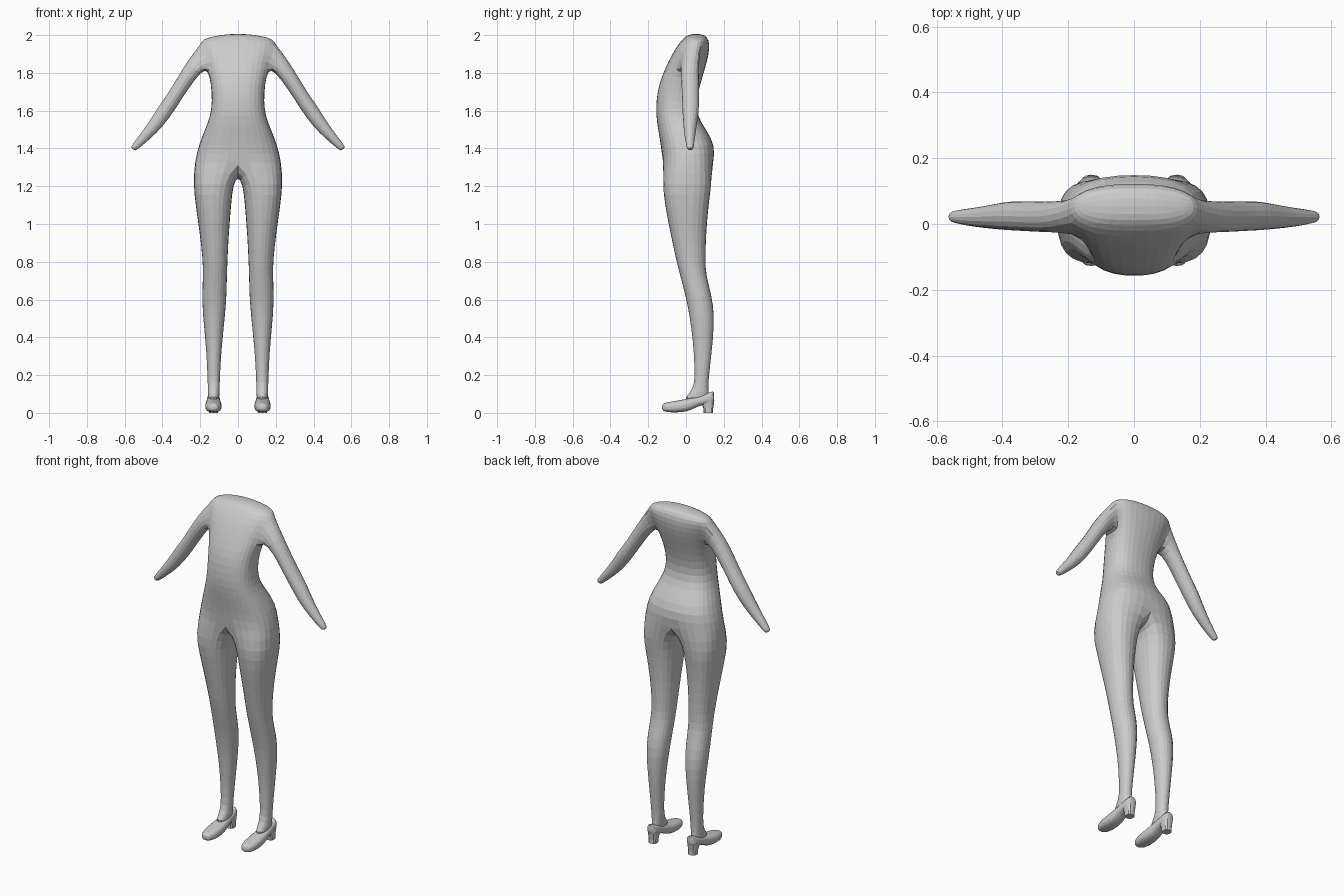
import bpy, bmesh
from math import sin, cos, radians, copysign

if "Cube" in bpy.data.objects:
    bpy.data.objects.remove(bpy.data.objects["Cube"])


def power(v, e):
    return copysign(abs(v) ** e, v)


def finish(bm, name, mirror=True, levels=1):
    """Turn a right-hand half into a mirrored, subdivided object."""
    loose = [v for v in bm.verts if not v.link_faces]
    bmesh.ops.delete(bm, geom=loose, context='VERTS')
    bmesh.ops.recalc_face_normals(bm, faces=bm.faces)
    mesh = bpy.data.meshes.new(name)
    bm.to_mesh(mesh)
    bm.free()
    ob = bpy.data.objects.new(name, mesh)
    bpy.context.collection.objects.link(ob)
    if mirror:
        m = ob.modifiers.new("mirror", 'MIRROR')
        m.use_clip = True
        m.merge_threshold = 0.0005
    if levels:
        s = ob.modifiers.new("smooth", 'SUBSURF')
        s.levels = s.render_levels = levels
    return ob


def bridge(bm, a, b, closed=True, skip=()):
    n = len(a)
    for i in range(n if closed else n - 1):
        if i not in skip:
            j = (i + 1) % n
            bm.faces.new((a[i], a[j], b[j], b[i]))


bm = bmesh.new()

# torso: half rings from front centre to back centre (z, half width, front y, back y)
TORSO = [
    (1.33, .234, -.125, .150), (1.42, .211, -.136, .156), (1.50, .178, -.150, .108),
    (1.57, .149, -.160, .062), (1.65, .139, -.160, .056), (1.74, .145, -.146, .077),
    (1.82, .162, -.114, .102), (1.895, .182, -.078, .122), (1.955, .200, -.040, .127),
    (1.995, .190, -.005, .113), (2.008, .150, .025, .080)]
rows = []
for r, (z, w, yf, yb) in enumerate(TORSO):
    ring = []
    for j in range(9):
        a = radians(-90 + 22.5 * j)
        x = 0 if j in (0, 8) else w * power(cos(a), .8)
        y = (yf + yb) / 2 + (yb - yf) / 2 * power(sin(a), .8)
        drop = .02 * (x / w) ** 2 if r > 8 else 0
        ring.append(bm.verts.new((x, y, z - drop)))
    rows.append(ring)
for r in range(len(rows) - 1):
    bridge(bm, rows[r], rows[r + 1], False, (3, 4) if r in (6, 7) else ())

# closed neck line
t = rows[-1]
for i in range(3):
    bm.faces.new((t[i], t[i + 1], t[7 - i], t[8 - i]))
bm.faces.new((t[3], t[4], t[5]))

# arm: grown from the opening left in the side (x, z, radius, y radius, centre y)
ARM = [
    (.232, 1.835, .047, .050, .022), (.296, 1.738, .041, .047, .022),
    (.345, 1.660, .040, .046, .024), (.385, 1.603, .042, .045, .025),
    (.430, 1.535, .038, .038, .022), (.490, 1.465, .029, .029, .020),
    (.545, 1.408, .020, .020, .022), (.557, 1.394, .014, .014, .022)]
lo, mid, hi = rows[6], rows[7], rows[8]
prev = [hi[3], hi[4], hi[5], mid[5], lo[5], lo[4], lo[3], mid[3]]
for x, z, r, ry, cy in ARM:
    ring = []
    for k in range(8):
        a = radians(135 - 45 * k)
        up = r * 1.07 * sin(a)
        ring.append(bm.verts.new((x + .82 * up, cy + ry * 1.07 * cos(a), z + .57 * up)))
    bridge(bm, prev, ring)
    prev = ring
bm.faces.new(prev)

# leg: half the hip ring plus three crotch points (z, inner x, outer x, front y, back y)
LEG = [
    (1.21, .026, .237, -.125, .135), (1.10, .036, .225, -.112, .120),
    (.95, .048, .203, -.083, .107), (.81, .055, .187, -.053, .103),
    (.73, .058, .186, -.032, .106), (.62, .060, .190, -.003, .137),
    (.52, .068, .187, .018, .151), (.38, .083, .172, .037, .143),
    (.25, .093, .164, .045, .128), (.15, .097, .160, .046, .117),
    (.105, .097, .160, .020, .120), (.06, .100, .158, -.025, .125)]
prev = rows[0] + [bm.verts.new((0, y, z)) for y, z in ((.085, 1.265), (.01, 1.25), (-.06, 1.265))]
for i, (z, xi, xo, yf, yb) in enumerate(LEG):
    e = (.75, .85, .95)[min(i, 2)]
    ring = []
    for j in range(12):
        a = radians(-120 + 30 * j)
        ring.append(bm.verts.new(((xi + xo) / 2 + 1.03 * (xo - xi) / 2 * power(cos(a), e),
                                  (yf + yb) / 2 + 1.03 * (yb - yf) / 2 * power(sin(a), e), z)))
    bridge(bm, prev, ring)
    prev = ring
bm.faces.new(prev)
finish(bm, "body")

# shoes: sections from toe to heel (y, half width, bottom z, top z)
SHOE = [
    (-.128, .016, .016, .044), (-.115, .031, .006, .053), (-.08, .042, .002, .060),
    (-.03, .045, .002, .068), (.02, .041, .010, .078), (.06, .036, .034, .088),
    (.10, .034, .044, .100), (.135, .031, .046, .114), (.150, .020, .055, .116)]
bm = bmesh.new()
prev = None
for y, w, zb, zt in SHOE:
    ring = []
    for k in range(10):
        a = radians(36 * k + 18)
        ring.append(bm.verts.new((.13 + 1.04 * w * power(cos(a), .75), y,
                                  (zb + zt) / 2 + 1.03 * (zt - zb) / 2 * power(sin(a), .75))))
    if prev:
        bridge(bm, prev, ring)
    else:
        bm.faces.new(ring)
    prev = ring
bm.faces.new(prev)
finish(bm, "shoes")

# heels: tapered blocks under the shoes (z, half width, front y, back y)
bm = bmesh.new()
prev = None
for z, w, yf, yb in ((0, .024, .094, .144), (.025, .024, .092, .144), (.065, .030, .075, .150)):
    ring = []
    for k in range(12):
        a = radians(30 * k)
        ring.append(bm.verts.new((.13 + w * power(cos(a), .7),
                                  (yf + yb) / 2 + (yb - yf) / 2 * power(sin(a), .7), z)))
    if prev:
        bridge(bm, prev, ring)
    else:
        bm.faces.new(ring)
    prev = ring
bm.faces.new(prev)
finish(bm, "shoe_heels", levels=0)
